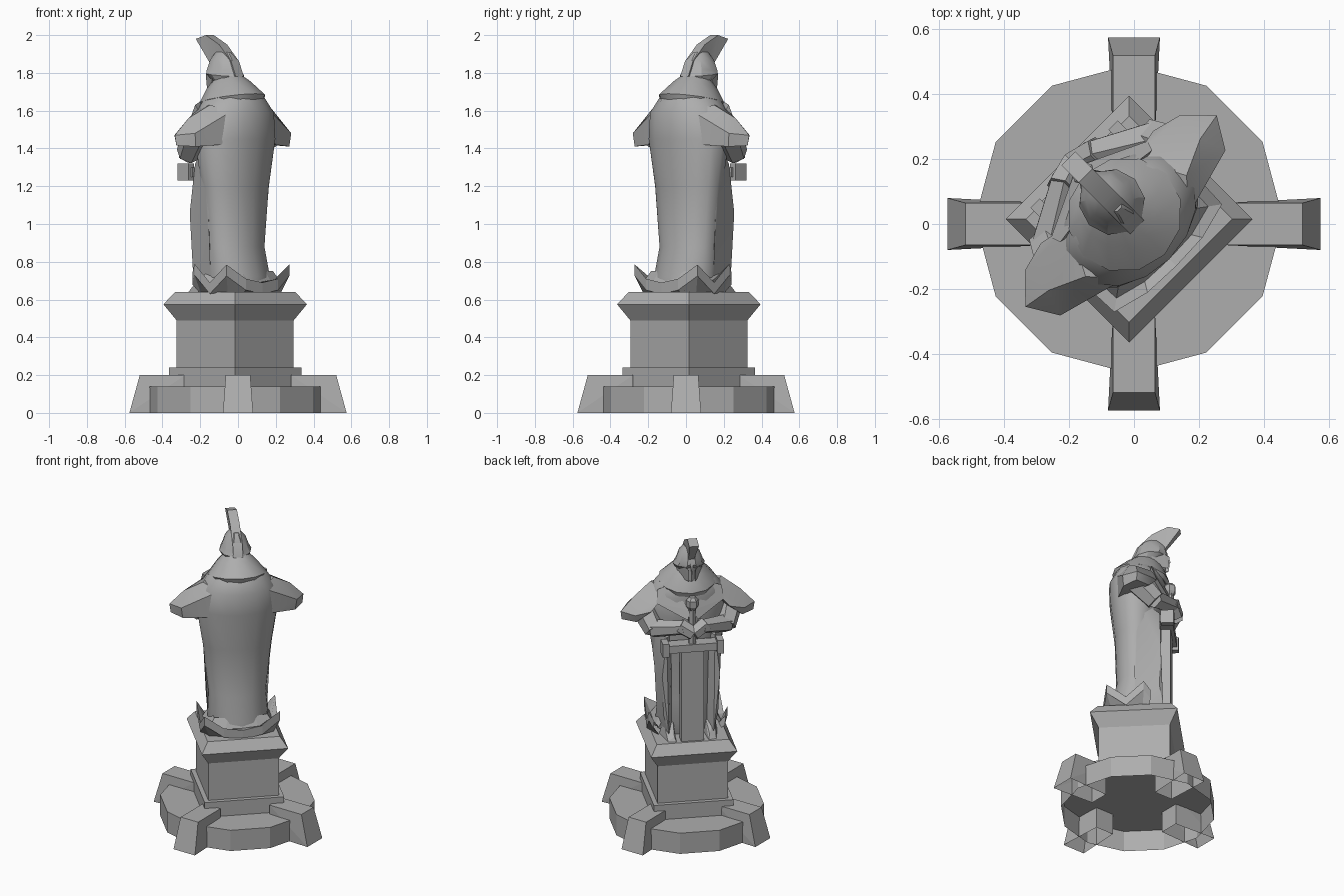
import bpy, bmesh
from math import sin, cos, pi, radians
from mathutils import Matrix, Vector

cube = bpy.data.objects.get("Cube")
if cube:
    bpy.data.objects.remove(cube, do_unlink=True)

stone = bpy.data.materials.new("grey_stone")
stone.use_nodes = True
colour = (0.42, 0.42, 0.42, 1)
stone.diffuse_color = colour
stone.node_tree.nodes["Principled BSDF"].inputs["Base Color"].default_value = colour

CENTRE = Matrix.Translation((-0.015, 0.015, 0))
# the figure looks along one diagonal of the base
FIGURE = CENTRE @ Matrix.Rotation(radians(-135), 4, "Z")


def finish(bm, name, place, smooth=0, open_below=False):
    bmesh.ops.recalc_face_normals(bm, faces=bm.faces)
    if open_below:
        under = [f for f in bm.faces if f.normal.z < -0.9]
        bmesh.ops.delete(bm, geom=under, context="FACES")
    bm.transform(place)
    mesh = bpy.data.meshes.new(name)
    bm.to_mesh(mesh)
    bm.free()
    mesh.materials.append(stone)
    obj = bpy.data.objects.new(name, mesh)
    bpy.context.collection.objects.link(obj)
    if smooth:
        bpy.ops.object.select_all(action="DESELECT")
        obj.select_set(True)
        bpy.context.view_layer.objects.active = obj
        bpy.ops.object.shade_smooth_by_angle(angle=radians(smooth))
    return obj


def pt(p):
    """(sideways, forward, up) to local coordinates"""
    return Vector((p[0], -p[1], p[2]))


def skin(bm, rows, closed):
    """quads between neighbouring rows of vertices"""
    n = len(rows[0])
    for a, b in zip(rows, rows[1:]):
        for i in range(n if closed else n - 1):
            j = (i + 1) % n
            bm.faces.new((a[i], a[j], b[j], b[i]))


def loft(name, rings, n, place=FIGURE, phase=0, smooth=0, open_below=False):
    """rings: (height, forward, half width, half depth, forward droop)"""
    bm = bmesh.new()
    rows = []
    for z, f0, a, b, droop in rings:
        row = []
        for i in range(n):
            t = phase + 2 * pi * i / n
            row.append(bm.verts.new(pt((a * cos(t), f0 + b * sin(t), z - droop * sin(t)))))
        rows.append(row)
    skin(bm, rows, True)
    bm.faces.new(rows[0])
    bm.faces.new(rows[-1])
    return finish(bm, name, place, smooth, open_below)


def hull(name, points, side=1, place=FIGURE, smooth=0, open_below=False):
    bm = bmesh.new()
    for s, f, z in points:
        bm.verts.new(pt((s * side, f, z)))
    bmesh.ops.convex_hull(bm, input=bm.verts)
    loose = [v for v in bm.verts if not v.link_faces]
    bmesh.ops.delete(bm, geom=loose, context="VERTS")
    bmesh.ops.dissolve_limit(bm, angle_limit=0.02, verts=bm.verts, edges=bm.edges)
    return finish(bm, name, place, smooth, open_below)


def box(name, s, f, z, side=1):
    hull(name, [(a, b, c) for a in s for b in f for c in z], side)


def limb(name, p, q, r1, r2, side=1, n=6):
    p, q = pt(p), pt(q)
    p.x, q.x = p.x * side, q.x * side
    turn = (q - p).to_track_quat("Z", "Y").to_matrix().to_4x4()
    bm = bmesh.new()
    bmesh.ops.create_cone(bm, cap_ends=True, segments=n, radius1=r1, radius2=r2,
                          depth=(q - p).length,
                          matrix=Matrix.Translation((p + q) / 2) @ turn)
    finish(bm, name, FIGURE, 35)


# stepped base
loft("round_base", [(0, 0, .475, .475, 0), (.14, 0, .475, .475, 0)], 12, CENTRE,
     open_below=True)
buttress = [(s * w, f, z) for s in (-1, 1)
            for w, f, z in ((.08, .575, 0), (.065, .52, .2), (.065, .28, .2), (.065, .28, 0))]
for k, where in enumerate(("front", "left", "back", "right")):
    hull("buttress_" + where, buttress, place=Matrix.Rotation(k * pi / 2, 4, "Z"),
         open_below=True)
steps = [(.14, .35), (.24, .35), (.24, .31), (.49, .31), (.575, .38), (.64, .318)]
loft("pedestal", [(z, 0, r, r, 0) for z, r in steps], 4, CENTRE, open_below=True)

# robed body
loft("robed_body", [(.64, -.03, .17, .14, 0), (.72, -.02, .19, .15, 0), (.88, 0, .18, .13, 0),
                    (1.2, 0, .215, .14, 0), (1.45, 0, .255, .17, 0),
                    (1.59, 0, .235, .175, 0), (1.67, .02, .17, .15, .02),
                    (1.73, .05, .09, .09, .03)], 16, smooth=40)
loft("collar", [(1.63, .02, .165, .165, .03), (1.66, .02, .18, .175, .03),
                (1.73, .05, .12, .12, .03), (1.77, .07, .075, .075, .03)], 12, smooth=35)

# curled hem of the cloak around the sides and back
half = [(.22, .1, .74), (.245, .06, .79), (.24, -.05, .69), (.235, -.17, .785), (.12, -.2, .71)]
edge = half + [(0, -.205, .69)] + [(-s, f, z) for s, f, z in reversed(half)]
bm = bmesh.new()
rows = [[bm.verts.new(pt((s * k, f * k, z + lift if z0 is None else z0))) for s, f, z in edge]
        for k, lift, z0 in ((.7, 0, .75), (.85, 0, .69), (1, 0, None), (1, -.06, None), (.85, 0, .64))]
skin(bm, rows, False)
finish(bm, "cloak_hem", FIGURE)

# mirrored parts
pauldron = [(.41, .03, 1.415), (.35, -.055, 1.41), (.33, .1, 1.42), (.2, -.1, 1.42),
            (.417, .035, 1.47), (.36, -.06, 1.48), (.34, .115, 1.47), (.245, .14, 1.5),
            (.14, -.12, 1.6), (.14, .12, 1.62), (.22, -.03, 1.63), (.33, .02, 1.56)]
flap = [(.22, .02, 1.4), (.15, .15, 1.32), (.18, .16, 1.06), (.2, 0, 1.06), (.14, .17, .68),
        (.18, 0, .65), (.11, .1, 1.32), (.1, .07, .65), (.17, .15, .8)]
foot = [(.09, .06, .64), (.18, .06, .64), (.1, .21, .64), (.15, .2, .64),
        (.1, .08, .74), (.16, .08, .74), (.11, .19, .67)]
lapel = [(.2, .1, 1.63), (.13, .11, 1.66), (.01, .2, 1.52), (.03, .215, 1.46),
         (.21, .13, 1.55), (.1, .08, 1.5)]
cheek = [(.04, .17, 1.8), (.085, .09, 1.8), (.02, .19, 1.71), (.07, .1, 1.71),
         (.02, .2, 1.79), (.03, .1, 1.74)]
for side, where in ((1, "left"), (-1, "right")):
    hull("pauldron_" + where, pauldron, side, smooth=35)
    hull("robe_flap_" + where, flap, side, smooth=30)
    hull("foot_" + where, foot, side)
    hull("mantle_lapel_" + where, lapel, side)
    hull("cheek_guard_" + where, cheek, side)
    limb("upper_arm_" + where, (.27, .02, 1.48), (.22, .13, 1.37), .08, .065, side)
    limb("forearm_" + where, (.23, .12, 1.38), (.05, .23, 1.42), .06, .045, side)
    limb("hand_" + where, (.08, .215, 1.43), (0, .24, 1.38), .05, .045, side)
    box("guard_end_" + where, (.15, .19), (.16, .24), (1.23, 1.32), side)

# sword held point down
box("sword_blade", (-.07, .07), (.15, .21), (.64, 1.26))
box("sword_guard", (-.17, .17), (.15, .23), (1.25, 1.3))
limb("sword_grip", (0, .2, 1.3), (0, .2, 1.55), .025, .025)
loft("sword_pommel", [(1.52, .2, .02, .02, 0), (1.55, .2, .038, .038, 0),
                      (1.59, .2, .038, .038, 0), (1.61, .2, .02, .02, 0)], 6)

# helmeted head
loft("face", [(1.7, .11, .05, .06, .02), (1.8, .1, .06, .075, 0)], 8)
loft("helmet", [(1.755, .06, .08, .075, 0), (1.79, .075, .1, .105, -.01),
                (1.815, .085, .085, .1, 0), (1.87, .085, .065, .085, 0),
                (1.91, .09, .03, .05, 0)], 10, smooth=30)
hull("nose_guard", [(-.012, .18, 1.84), (.012, .18, 1.84), (0, .205, 1.76), (0, .15, 1.76)])

# crest sweeping up and forward
spine = [(-.035, 1.78, .04, 1.78), (0, 1.86, .05, 1.82), (.09, 1.95, .1, 1.86),
         (.19, 2, .16, 1.87), (.265, 1.98, .17, 1.85)]
bm = bmesh.new()
rows = [[bm.verts.new(pt(p)) for p in ((-.03, f, z), (.03, f, z), (.018, g, h), (-.018, g, h))]
        for f, z, g, h in spine]
skin(bm, rows, True)
bm.faces.new(rows[0])
bm.faces.new(rows[-1])
finish(bm, "helmet_crest", FIGURE, 25)
